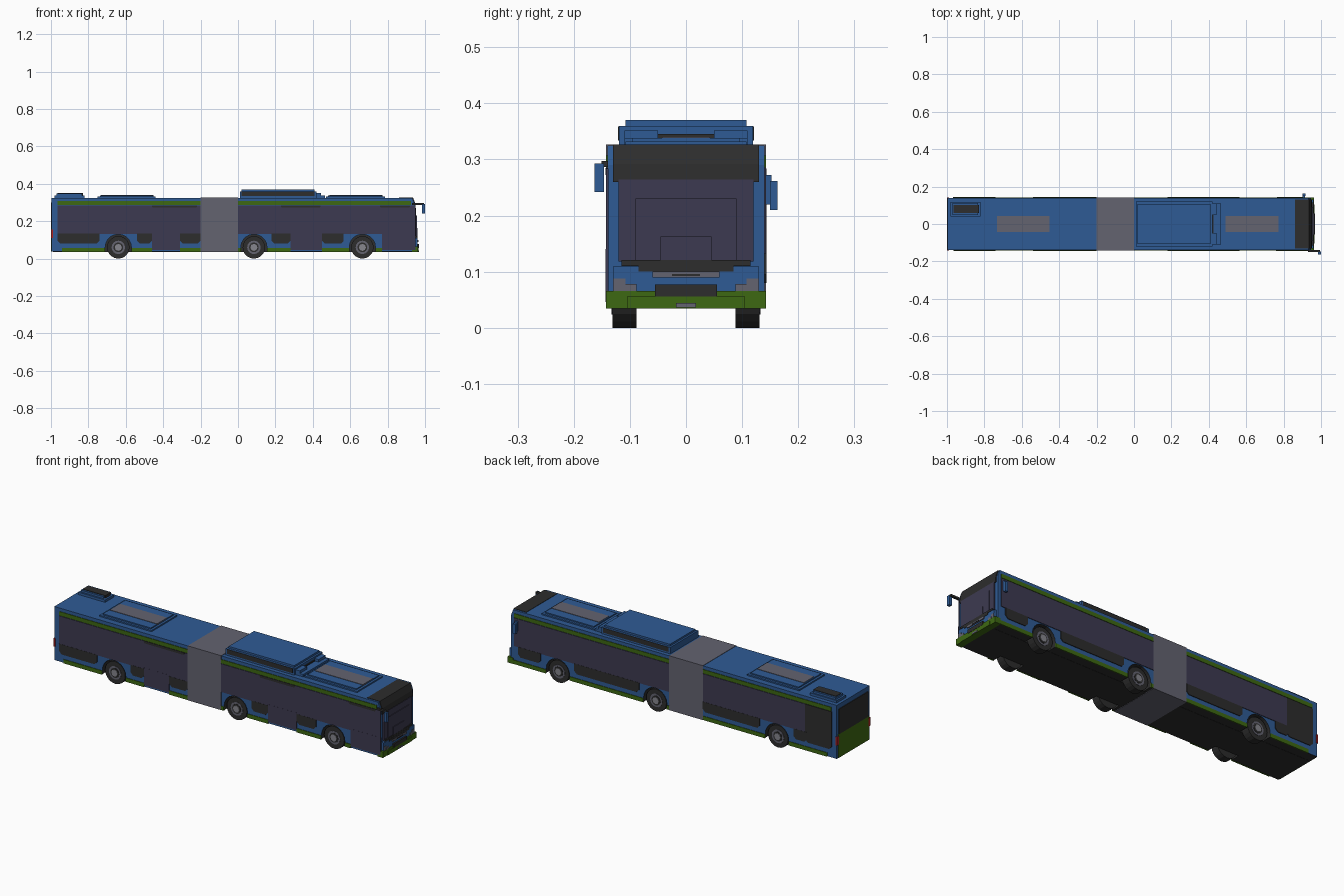
import bpy, bmesh, math
from mathutils import Matrix

cube = bpy.data.objects.get("Cube")
if cube:
    bpy.data.objects.remove(cube, do_unlink=True)


def material(name, rgb):
    m = bpy.data.materials.new(name)
    m.use_nodes = True
    col = (*rgb, 1.0)
    m.diffuse_color = col
    m.node_tree.nodes["Principled BSDF"].inputs["Base Color"].default_value = col
    return m


BLUE = material("blue paint", (0.028, 0.105, 0.30))
GREEN = material("green paint", (0.048, 0.14, 0.006))
GLASS = material("tinted glass", (0.046, 0.042, 0.082))
BLACK = material("black trim", (0.026, 0.026, 0.026))
GREY = material("grey panel", (0.125, 0.125, 0.162))
SILVER = material("silver", (0.24, 0.24, 0.27))
RED = material("red lamp", (0.42, 0.015, 0.015))

WHEELS = (-0.64, 0.085, 0.665)
WHEEL_R, ARCH_R = 0.06, 0.07


def finish(name, bm, *mats):
    bmesh.ops.recalc_face_normals(bm, faces=bm.faces)
    me = bpy.data.meshes.new(name)
    bm.to_mesh(me)
    bm.free()
    for m in mats:
        me.materials.append(m)
    ob = bpy.data.objects.new(name, me)
    bpy.context.collection.objects.link(ob)
    return ob


def box(name, x, y, z, mat):
    bm = bmesh.new()
    bmesh.ops.create_cube(bm, size=1)
    for v in bm.verts:
        v.co = [a + (c + 0.5) * (b - a) for c, (a, b) in zip(v.co, (x, y, z))]
    return finish(name, bm, mat)


def pair(name, x, y, z, mat):
    # the same box on both sides of the centre line
    box("left_" + name, x, y, z, mat)
    box("right_" + name, x, (-y[1], -y[0]), z, mat)


def extrude_profile(name, pts, y0, y1, *mats):
    # an x-z outline extruded across y
    bm = bmesh.new()
    face = bm.faces.new([bm.verts.new((x, y0, z)) for x, z in pts])
    res = bmesh.ops.extrude_face_region(bm, geom=[face])
    for v in res["geom"]:
        if isinstance(v, bmesh.types.BMVert):
            v.co.y = y1
    return finish(name, bm, *mats)


def side_rect(name, side, x0, x1, z0, z1, mat, out=0.143, cut=0.0):
    # thin plate on one flank, with optional clipped lower corners
    pts = [(x0, z1), (x1, z1), (x1, z0 + cut), (x1 - cut, z0),
           (x0 + cut, z0), (x0, z0 + cut)]
    if cut == 0:
        pts = [(x0, z1), (x1, z1), (x1, z0), (x0, z0)]
    extrude_profile(name, pts, side * 0.138, side * out, mat)


# Body shell with open wheel arches and a black underside
outline = [(-0.996, 0.037)]
for wx in WHEELS:
    outline.append((wx - ARCH_R, 0.037))
    outline += [(wx - ARCH_R * math.cos(a), 0.06 + ARCH_R * math.sin(a))
                for a in [math.pi * i / 10 for i in range(11)]]
    outline.append((wx + ARCH_R, 0.037))
outline += [(0.945, 0.037), (0.945, 0.29), (0.932, 0.325), (-0.996, 0.325)]
body = extrude_profile("body_shell", outline, -0.14, 0.14, BLUE, BLACK)
for f in body.data.polygons:
    if f.normal.z < -0.3 or (abs(f.normal.y) < 0.5 and f.center.z < 0.125
                             and abs(f.center.x) < 0.9):
        f.material_index = 1
box("chassis_core", (-0.99, 0.94), (-0.088, 0.088), (0.036, 0.15), BLACK)

# Articulation bellows
box("bellows", (-0.2, 0.0), (-0.1425, 0.1425), (0.034, 0.327), GREY)

# Wheels
for wx in WHEELS:
    for side, label in ((1, "left"), (-1, "right")):
        for part, r, y0, y1, mat, n in (("tyre", WHEEL_R, 0.088, 0.131, BLACK, 20),
                                        ("rim", 0.036, 0.12, 0.133, GREY, 16),
                                        ("rim_ring", 0.026, 0.12, 0.1345, BLACK, 16),
                                        ("hub", 0.019, 0.12, 0.137, SILVER, 8)):
            bm = bmesh.new()
            bmesh.ops.create_cone(bm, cap_ends=True, segments=n, radius1=r, radius2=r,
                                  depth=y1 - y0,
                                  matrix=Matrix.Translation((wx, side * (y0 + y1) / 2, WHEEL_R))
                                  @ Matrix.Rotation(math.pi / 2, 4, 'X'))
            finish(f"{label}_{part}", bm, mat)

# Stripes and skirts on both flanks
DOORS = ((-0.46, -0.31), (0.28, 0.45), (0.77, 0.95))
for side, label in ((1, "left"), (-1, "right")):
    for x0, x1 in ((-0.965, -0.2), (0.0, 0.925)):
        side_rect(label + "_green_stripe", side, x0, x1, 0.286, 0.307, GREEN)
    skirts = [(-0.94, -0.71), (-0.57, -0.2), (0.0, 0.015), (0.155, 0.595), (0.735, 0.94)]
    if side < 0:
        skirts = [(-0.94, -0.71), (-0.57, -0.46), (-0.31, -0.2), (0.0, 0.015),
                  (0.155, 0.28), (0.45, 0.595), (0.735, 0.77)]
    for x0, x1 in skirts:
        side_rect(label + "_skirt", side, x0, x1, 0.035, 0.056, GREEN)

# Right flank: window bands, doors and lower dark panels
for x0, x1 in ((-0.965, -0.2), (0.0, 0.948)):
    side_rect("right_window_band", -1, x0, x1, 0.132, 0.284, GLASS)
for x0, x1 in DOORS:
    side_rect("right_door", -1, x0, x1, 0.046, 0.14, GLASS, 0.1435)
for x0, x1 in ((-0.965, -0.74), (-0.54, -0.46), (-0.31, -0.2), (0.18, 0.28), (0.45, 0.565)):
    side_rect("right_lower_panel", -1, x0, x1, 0.08, 0.134, BLACK, 0.1438, 0.015)
for x0, x1 in ((-0.46, -0.22), (0.23, 0.44), (0.76, 0.92)):
    side_rect("right_door_header", -1, x0, x1, 0.272, 0.285, BLACK, 0.1438, 0.005)

# Left flank: window bands, engine panel and lower dark panels
for x0, x1 in ((-0.81, -0.2), (0.0, 0.925)):
    side_rect("left_window_band", 1, x0, x1, 0.132, 0.284, GLASS)
side_rect("left_engine_panel", 1, -0.968, -0.81, 0.08, 0.284, BLACK, 0.1435, 0.015)
for x0, x1 in ((-0.82, -0.74), (-0.54, -0.2), (0.18, 0.565), (0.765, 0.9)):
    side_rect("left_lower_panel", 1, x0, x1, 0.08, 0.134, BLACK, 0.1438, 0.015)

# Front end
extrude_profile("front_header", [(0.86, 0.26), (0.951, 0.26), (0.949, 0.292),
                                 (0.936, 0.327), (0.86, 0.327)], -0.13, 0.13, BLACK)
box("windscreen", (0.93, 0.953), (-0.12, 0.12), (0.118, 0.264), GLASS)
box("windscreen_middle", (0.93, 0.956), (-0.09, 0.09), (0.118, 0.23), GLASS)
box("windscreen_base", (0.93, 0.959), (-0.045, 0.045), (0.118, 0.163), GLASS)
box("wiper_panel", (0.93, 0.960), (-0.115, 0.115), (0.110, 0.121), BLACK)
box("wiper_panel_lower", (0.93, 0.961), (-0.085, 0.085), (0.1, 0.111), BLACK)
box("nose", (0.93, 0.959), (-0.13, 0.13), (0.06, 0.109), BLUE)
box("bumper", (0.93, 0.963), (-0.1425, 0.1425), (0.034, 0.066), GREEN)
box("bumper_centre", (0.93, 0.966), (-0.105, 0.105), (0.034, 0.056), GREEN)
box("grille", (0.93, 0.967), (-0.055, 0.055), (0.056, 0.077), BLACK)
box("nose_strip", (0.93, 0.964), (-0.06, 0.06), (0.09, 0.1), GREY)
box("nose_slot", (0.93, 0.966), (-0.025, 0.025), (0.092, 0.096), BLACK)
box("number_plate", (0.93, 0.969), (-0.018, 0.018), (0.036, 0.044), GREY)
pair("headlamp_outer", (0.93, 0.961), (0.108, 0.129), (0.062, 0.088), GREY)
pair("headlamp_inner", (0.93, 0.962), (0.088, 0.112), (0.058, 0.078), GREY)

# Rear end
box("rear_window", (-1.0, -0.99), (-0.125, 0.125), (0.165, 0.3), BLACK)
box("rear_lower_panel", (-0.999, -0.99), (-0.13, 0.13), (0.038, 0.165), GREEN)
pair("tail_lamp", (-1.0, -0.99), (0.126, 0.1425), (0.11, 0.155), RED)

# Roof hatches with grey inlays
for x0, x1 in ((-0.75, -0.44), (0.47, 0.785)):
    box("roof_hatch", (x0, x1), (-0.108, 0.108), (0.32, 0.332), BLUE)
    box("roof_hatch_raised", (x0 + 0.012, x1 - 0.012), (-0.096, 0.096), (0.32, 0.338), BLUE)
    box("roof_inlay", (x0 + 0.018, x1 - 0.012), (-0.043, 0.043), (0.33, 0.340), GREY)

# Large roof unit with dark sides and a stepped front
box("roof_unit", (0.01, 0.42), (-0.119, 0.119), (0.32, 0.36), BLUE)
box("roof_unit_lid", (0.02, 0.41), (-0.108, 0.108), (0.35, 0.37), BLUE)
pair("roof_unit_grille", (0.02, 0.41), (0.112, 0.121), (0.334, 0.359), BLACK)
pair("roof_unit_step", (0.41, 0.445), (0.05, 0.11), (0.32, 0.352), BLUE)
box("roof_unit_vent", (0.41, 0.424), (-0.05, 0.05), (0.32, 0.345), BLACK)
box("roof_unit_foot", (0.41, 0.465), (-0.11, 0.11), (0.32, 0.338), BLUE)

# Small rear roof pod
box("rear_pod_base", (-0.98, -0.82), (0.04, 0.118), (0.32, 0.338), BLUE)
box("rear_pod", (-0.97, -0.835), (0.048, 0.112), (0.32, 0.349), BLUE)
box("rear_pod_grille", (-0.965, -0.83), (0.058, 0.102), (0.33, 0.352), BLACK)

# Mirrors
box("right_mirror_arm", (0.93, 0.995), (-0.151, -0.139), (0.287, 0.297), BLACK)
box("right_mirror", (0.984, 1.0), (-0.163, -0.146), (0.242, 0.293), BLUE)
box("left_mirror_arm", (0.9, 0.915), (0.138, 0.152), (0.22, 0.272), BLUE)
box("left_mirror", (0.902, 0.918), (0.15, 0.163), (0.21, 0.262), BLUE)
